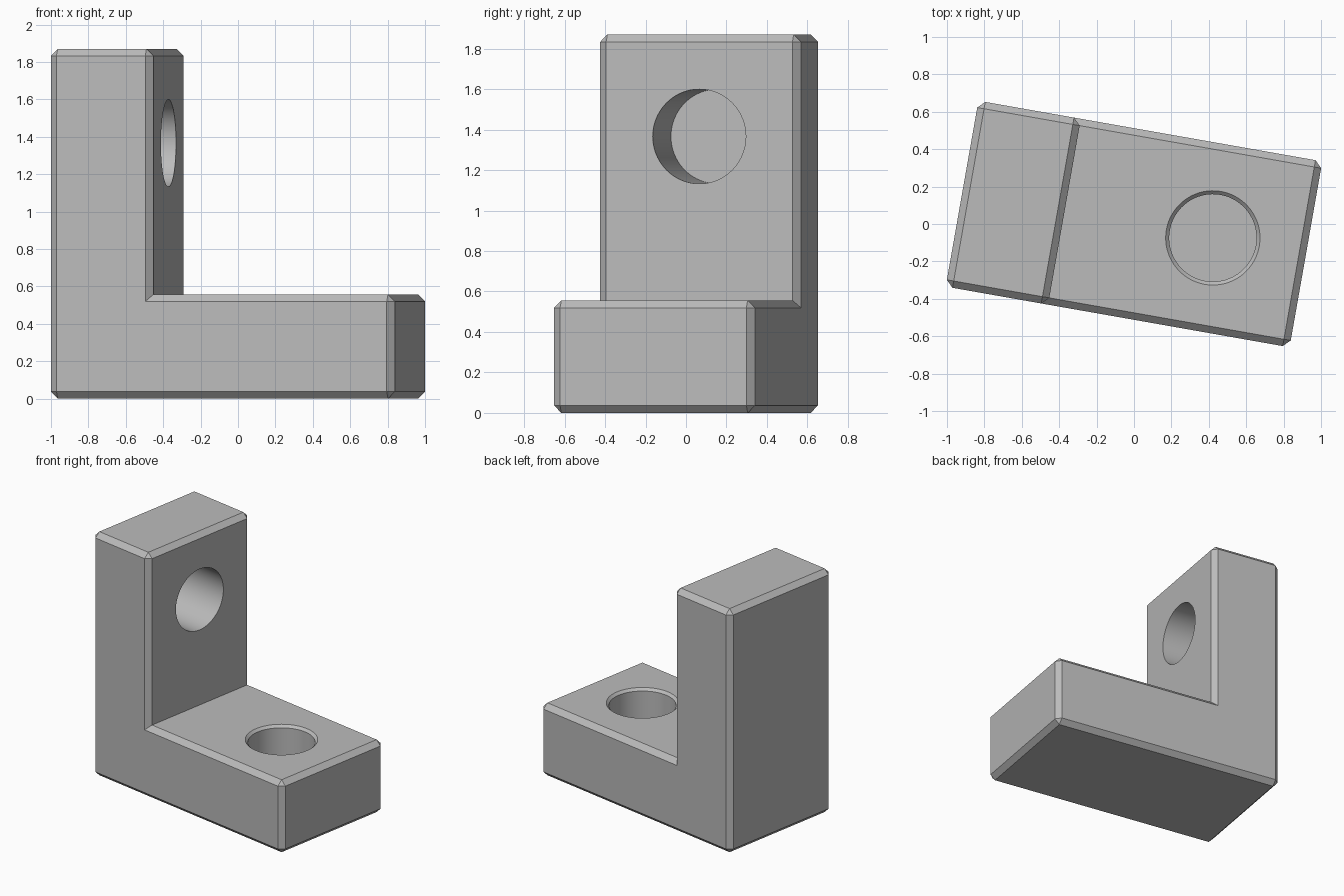
import bpy, bmesh
from math import pi, sin, cos, radians
from mathutils import Matrix

if "Cube" in bpy.data.objects:
    bpy.data.objects.remove(bpy.data.objects["Cube"])

A, B = 0.9335, 0.5045      # half length and half width
H, T = 1.87, 0.556         # height and wall thickness
C = 0.037                  # edge chamfer
R = 0.2335                 # hole radius
DEPTH = T - C              # blind hole depth
SEG = 96

grey = bpy.data.materials.new("light_grey")
grey.use_nodes = True
grey.diffuse_color = (0.5, 0.5, 0.5, 1)
grey.node_tree.nodes["Principled BSDF"].inputs["Base Color"].default_value = (0.5, 0.5, 0.5, 1)


def make_object(name, bm):
    bmesh.ops.recalc_face_normals(bm, faces=bm.faces)
    mesh = bpy.data.meshes.new(name)
    bm.to_mesh(mesh)
    bm.free()
    mesh.materials.append(grey)
    obj = bpy.data.objects.new(name, mesh)
    bpy.context.collection.objects.link(obj)
    return obj


def lathe(name, profile, matrix):
    """Closed solid of stacked rings, given as (radius, height) pairs."""
    bm = bmesh.new()
    rings = [[bm.verts.new((r * cos(2 * pi * i / SEG), r * sin(2 * pi * i / SEG), z))
              for i in range(SEG)] for r, z in profile]
    for low, high in zip(rings, rings[1:]):
        for i in range(SEG):
            j = (i + 1) % SEG
            bm.faces.new((low[i], low[j], high[j], high[i]))
    bm.faces.new(rings[0])
    bm.faces.new(rings[-1])
    bm.transform(matrix)
    return make_object(name, bm)


# L-shaped body: extruded profile with every convex edge chamfered
bm = bmesh.new()
outline = [(-A, 0), (A, 0), (A, T), (T - A, T), (T - A, H), (-A, H)]
face = bm.faces.new([bm.verts.new((x, -B, z)) for x, z in outline])
grown = bmesh.ops.extrude_face_region(bm, geom=[face], use_keep_orig=True)
bmesh.ops.translate(bm, vec=(0, 2 * B, 0),
                    verts=[v for v in grown["geom"] if isinstance(v, bmesh.types.BMVert)])
bmesh.ops.recalc_face_normals(bm, faces=bm.faces)
bm.normal_update()
convex = [e for e in bm.edges if e.is_convex]
bmesh.ops.bevel(bm, geom=convex, offset=C, offset_type='OFFSET', segments=1,
                profile=0.5, affect='EDGES', clamp_overlap=False)
bracket = make_object("angle_bracket", bm)

# Blind holes: countersunk one in the base, plain one in the upright
rim = 0.0187
base_cutter = lathe("base_hole_cutter",
                    [(R, -DEPTH), (R, -rim), (R + 2 * rim, rim)],
                    Matrix.Translation((0.428, 0, T)))
wall_cutter = lathe("upright_hole_cutter",
                    [(R, -DEPTH), (R, 0.05)],
                    Matrix.Translation((T - A, 0, 1.366)) @ Matrix.Rotation(pi / 2, 4, 'Y'))

bpy.context.view_layer.objects.active = bracket
for cutter in (base_cutter, wall_cutter):
    cutter.hide_render = True
    mod = bracket.modifiers.new("hole", 'BOOLEAN')
    mod.operation = 'DIFFERENCE'
    mod.solver = 'EXACT'
    mod.object = cutter
    bpy.ops.object.modifier_apply(modifier=mod.name)
    bpy.data.objects.remove(cutter)

# Smooth hole walls, crisp chamfers, and the slight turn about the vertical
bpy.ops.object.select_all(action='DESELECT')
bracket.select_set(True)
bpy.ops.object.shade_smooth_by_angle(angle=radians(25))
bracket.rotation_euler.z = radians(-10)
